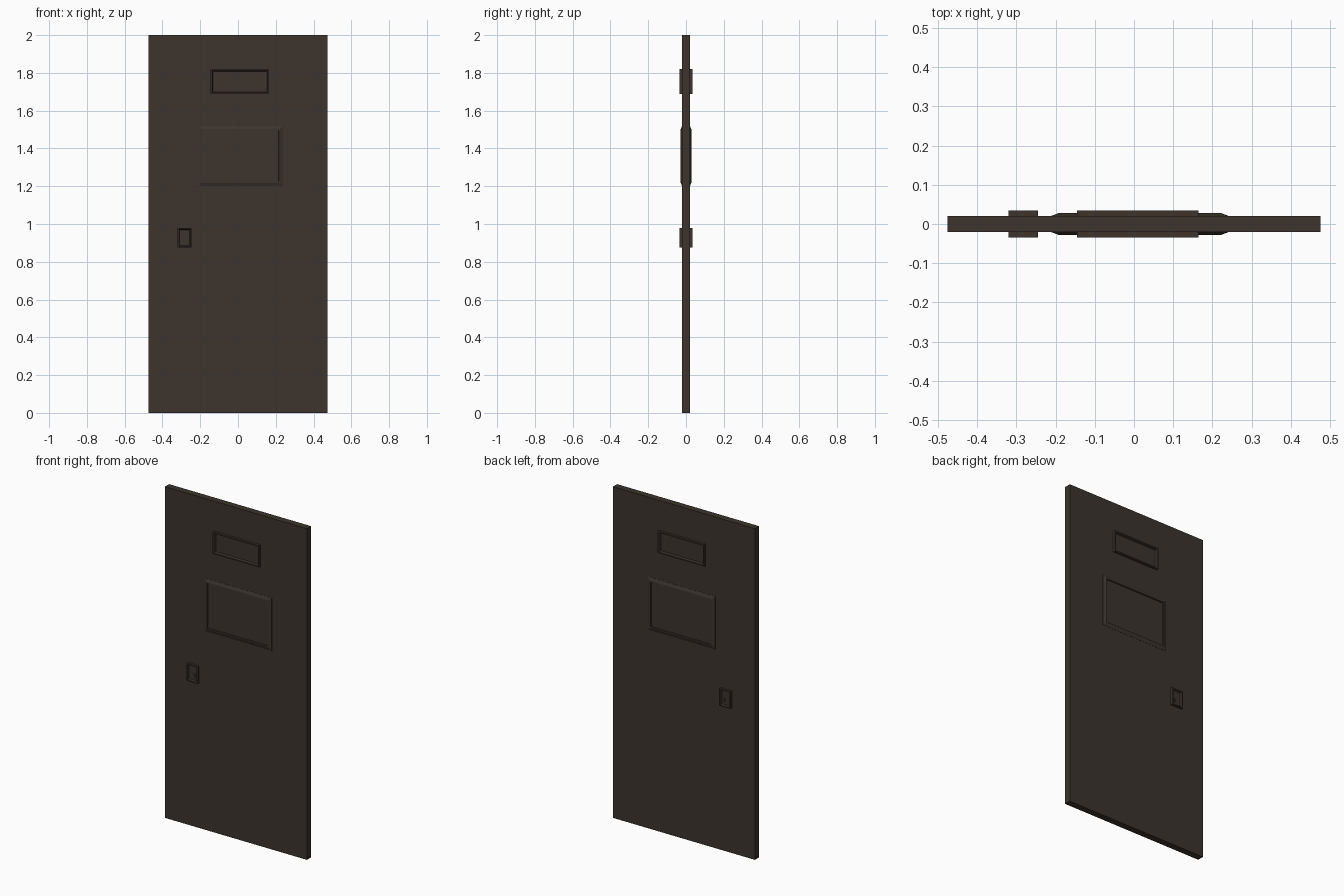
import bpy, bmesh

if "Cube" in bpy.data.objects:
    bpy.data.objects.remove(bpy.data.objects["Cube"])

paint = bpy.data.materials.new("dark_brown_paint")
paint.diffuse_color = (0.045, 0.034, 0.027, 1)
paint.use_nodes = True
paint.node_tree.nodes["Principled BSDF"].inputs["Base Color"].default_value = paint.diffuse_color


def finish(name, bm):
    bmesh.ops.recalc_face_normals(bm, faces=bm.faces)
    mesh = bpy.data.meshes.new(name)
    bm.to_mesh(mesh)
    bm.free()
    mesh.materials.append(paint)
    obj = bpy.data.objects.new(name, mesh)
    bpy.context.collection.objects.link(obj)
    return obj


def box(name, x0, x1, y0, y1, z0, z1):
    bm = bmesh.new()
    bmesh.ops.create_cube(bm, size=1)
    for v in bm.verts:
        v.co = ((x0 + x1) / 2 + v.co.x * (x1 - x0),
                (y0 + y1) / 2 + v.co.y * (y1 - y0),
                (z0 + z1) / 2 + v.co.z * (z1 - z0))
    return finish(name, bm)


def frame(name, x0, x1, z0, z1, side, profile):
    """Rectangular frame swept from (inset, depth) profile points."""
    bm = bmesh.new()
    rings = []
    for inset, depth in profile:
        y = side * depth
        rings.append([bm.verts.new(p) for p in (
            (x0 + inset, y, z0 + inset), (x1 - inset, y, z0 + inset),
            (x1 - inset, y, z1 - inset), (x0 + inset, y, z1 - inset))])
    for a, b in zip(rings, rings[1:]):
        for i in range(4):
            j = (i + 1) % 4
            bm.faces.new((a[i], a[j], b[j], b[i]))
    bm.faces.new(rings[-1])  # inner panel
    bm.faces.new(rings[0][::-1])  # hidden face inside the slab
    return finish(name, bm)


# Door slab
box("door_slab", -0.475, 0.475, -0.02, 0.02, 0, 2)

# Fittings on both faces
for label, side in (("front", -1), ("back", 1)):
    # Viewing slot
    frame(label + "_viewing_slot", -0.145, 0.165, 1.688, 1.82, side,
          [(0, 0.015), (0, 0.034), (0.008, 0.034), (0.012, 0.022)])
    # Wide hatch with sloped border
    frame(label + "_hatch", -0.21, 0.24, 1.20, 1.52, side,
          [(0, 0.015), (0, 0.021), (0.018, 0.028), (0.024, 0.028), (0.026, 0.022)])
    # Lock plate
    frame(label + "_lock_plate", -0.32, -0.245, 0.875, 0.98, side,
          [(0, 0.015), (0, 0.034), (0.007, 0.034), (0.011, 0.024)])
    # Keyhole cover
    ys = sorted((side * 0.02, side * 0.029))
    box(label + "_keyhole_cover", -0.279, -0.267, *ys, 0.905, 0.922)
